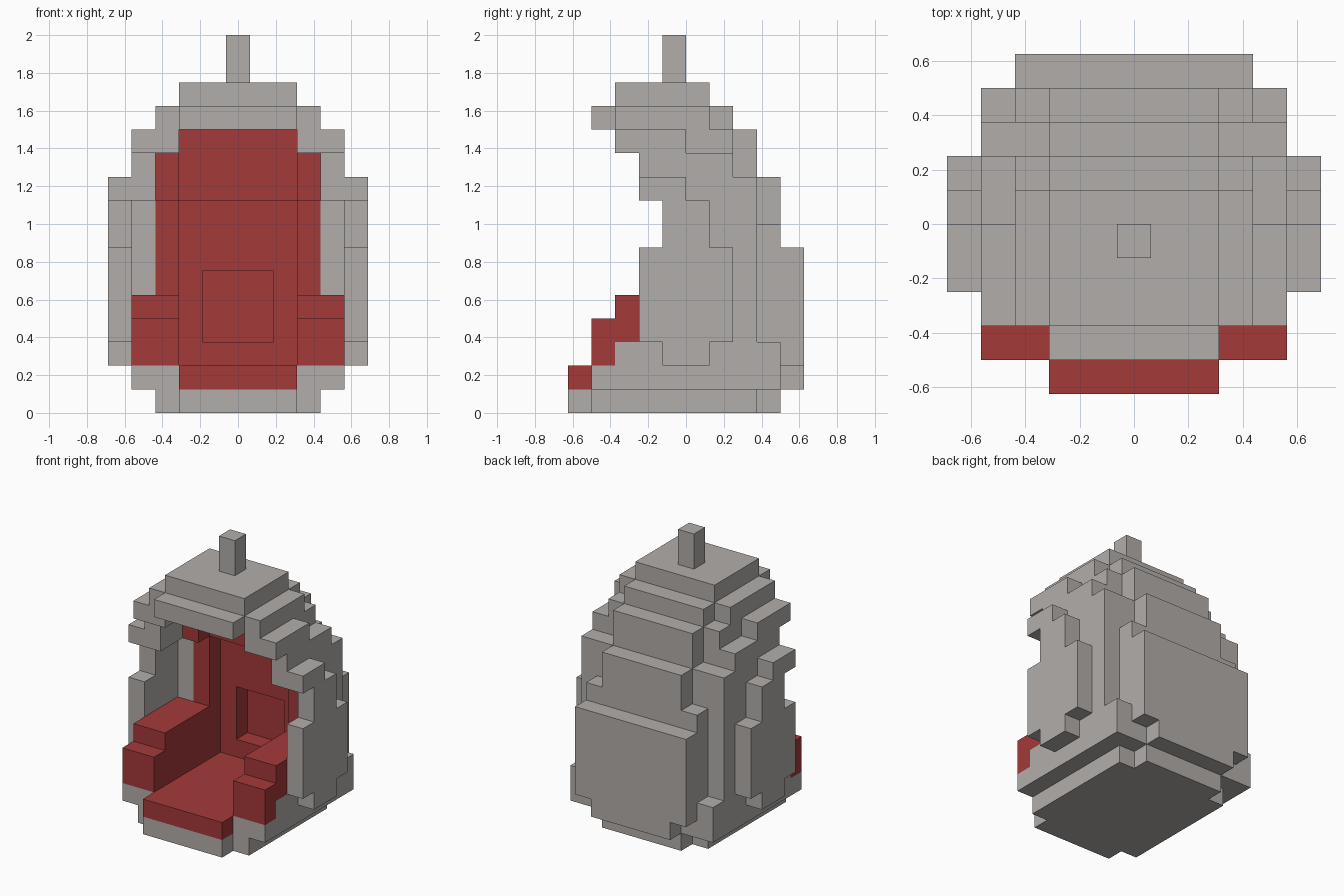
import bpy, bmesh
from mathutils import Matrix, Vector

default = bpy.data.objects.get("Cube")
if default:
    bpy.data.objects.remove(default, do_unlink=True)

U = 0.125  # one block


def material(name, color):
    m = bpy.data.materials.new(name)
    m.use_nodes = True
    m.diffuse_color = color
    m.node_tree.nodes["Principled BSDF"].inputs["Base Color"].default_value = color
    return m


stone = material("stone_grey", (0.445, 0.42, 0.4, 1))
red = material("cushion_red", (0.37, 0.041, 0.041, 1))


def build(name, mat, boxes):
    """Boxes are block ranges: columns out from the middle, rows from the
    front, layers from the ground. Columns off the middle are mirrored."""
    bm = bmesh.new()
    for a0, a1, j0, j1, k0, k1 in boxes:
        if a0 == 0:
            spans = [(-a1 - 0.5, a1 + 0.5)]
        else:
            spans = [(a0 - 0.5, a1 + 0.5), (-a1 - 0.5, 0.5 - a0)]
        for x0, x1 in spans:
            lo = Vector((x0, j0 - 5, k0)) * U
            hi = Vector((x1, j1 - 5, k1)) * U
            place = Matrix.Translation((lo + hi) / 2) @ Matrix.Diagonal((*(hi - lo), 1))
            bmesh.ops.create_cube(bm, size=1, matrix=place)
    mesh = bpy.data.meshes.new(name)
    bm.to_mesh(mesh)
    bm.free()
    mesh.materials.append(mat)
    obj = bpy.data.objects.new(name, mesh)
    bpy.context.scene.collection.objects.link(obj)


# Stepped base
build("base", stone, [(0, 2, 0, 9, 0, 1), (3, 3, 1, 8, 0, 1),
                      (3, 4, 1, 9, 1, 2), (0, 2, 9, 10, 1, 2)])

# Seat and armrests
build("seat", red, [(0, 2, 0, 9, 1, 2)])
build("armrest", red, [(3, 4, 1, 2, 2, 4), (3, 3, 2, 7, 2, 5),
                       (4, 4, 2, 6, 3, 5)])
build("armrest_skirt", stone, [(4, 4, 2, 9, 2, 3)])

# Padded back with a square recess, stepping forward higher up
build("backrest", red, [(0, 2, 8, 9, 2, 7), (0, 2, 7, 8, 2, 3),
                        (2, 2, 7, 8, 3, 6), (0, 2, 7, 8, 6, 9),
                        (0, 2, 6, 8, 9, 10), (0, 2, 6, 7, 10, 12)])
build("back_side_padding", red, [(3, 3, 6, 7, 5, 9), (3, 3, 5, 6, 9, 11)])

# Rear shell, tier by tier
build("rear_shell", stone, [(0, 2, 9, 10, 2, 7), (0, 2, 8, 9, 7, 10),
                            (0, 2, 7, 8, 10, 12)])
build("rear_corner", stone, [(3, 3, 7, 10, 2, 7), (3, 3, 7, 9, 7, 8),
                             (3, 3, 7, 8, 8, 9), (3, 3, 6, 8, 9, 10),
                             (3, 3, 6, 7, 10, 11)])

# Side shell
build("side_wall", stone, [(4, 4, 6, 8, 3, 9), (4, 4, 3, 8, 9, 10),
                           (4, 4, 3, 7, 10, 11), (4, 4, 2, 5, 11, 12)])
build("side_panel", stone, [(5, 5, 4, 6, 2, 3), (5, 5, 3, 7, 3, 7),
                            (5, 5, 4, 6, 7, 9), (5, 5, 3, 5, 9, 10)])

# Roof and spike
build("roof_shoulder", stone, [(3, 3, 2, 7, 11, 12), (3, 3, 2, 6, 12, 13)])
build("roof", stone, [(0, 2, 1, 7, 12, 13), (0, 2, 2, 6, 13, 14)])
build("roof_spike", stone, [(0, 0, 4, 5, 14, 16)])
